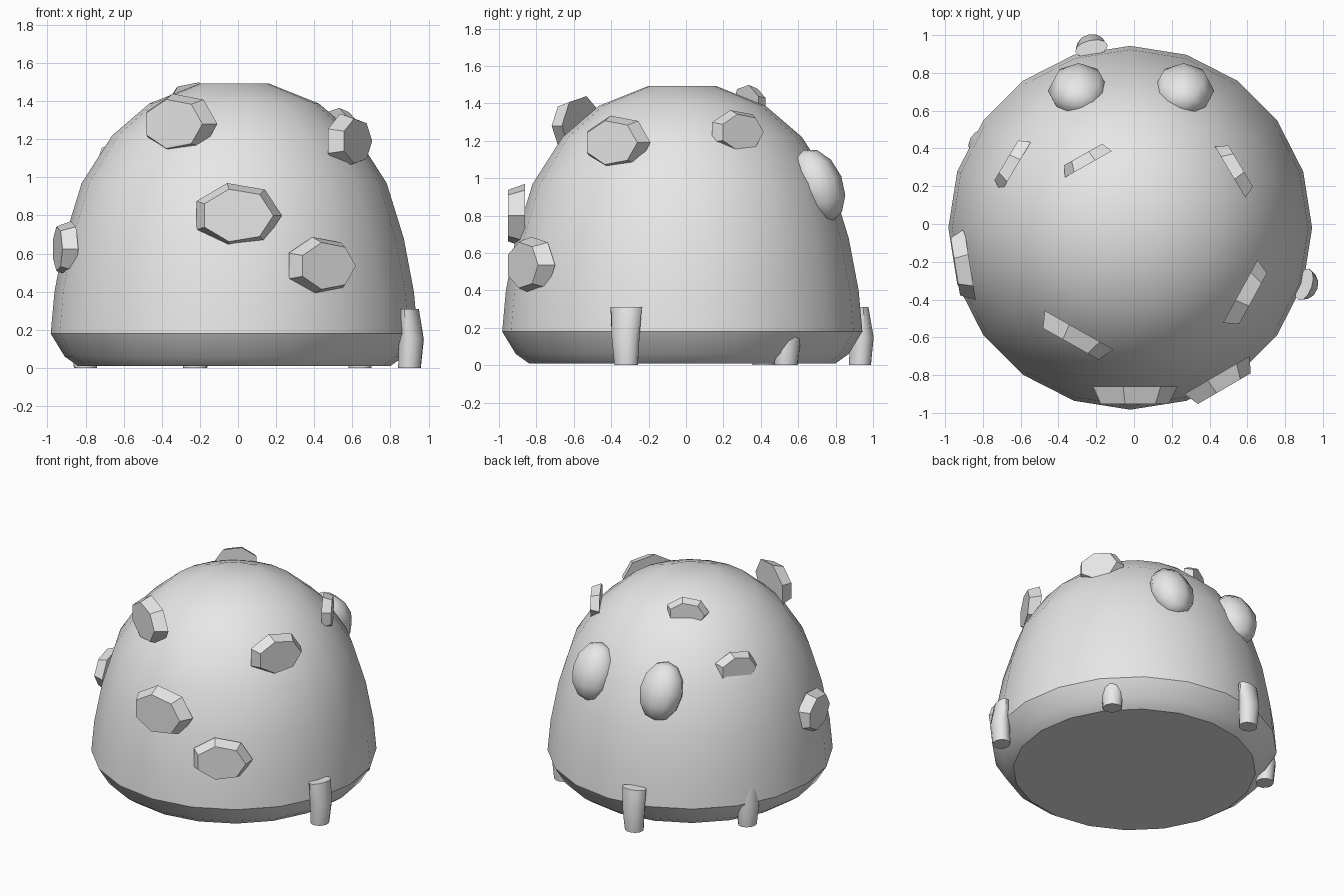
import bpy, bmesh, math
from mathutils import Vector, Matrix

cube = bpy.data.objects.get("Cube")
if cube:
    bpy.data.objects.remove(cube, do_unlink=True)

grey = bpy.data.materials.new("light_grey")
grey.use_nodes = True
colour = (0.8, 0.8, 0.8, 1.0)
grey.diffuse_color = colour
grey.node_tree.nodes["Principled BSDF"].inputs["Base Color"].default_value = colour


def finish(name, bm, smooth_angle=None):
    """Turn a bmesh into a named object with the shared material."""
    bmesh.ops.recalc_face_normals(bm, faces=bm.faces)
    mesh = bpy.data.meshes.new(name)
    bm.to_mesh(mesh)
    bm.free()
    mesh.materials.append(grey)
    ob = bpy.data.objects.new(name, mesh)
    bpy.context.collection.objects.link(ob)
    if smooth_angle:
        bpy.ops.object.select_all(action='DESELECT')
        ob.select_set(True)
        bpy.context.view_layer.objects.active = ob
        bpy.ops.object.shade_smooth_by_angle(angle=math.radians(smooth_angle))
    return ob


def loft(rings, sides, matrix):
    """Capped tube through rings given as (offset x, height z, radius x, radius y)."""
    bm = bmesh.new()
    loops = []
    for ox, z, rx, ry in rings:
        loops.append([bm.verts.new(matrix @ Vector((
            ox + rx * math.cos(2 * math.pi * i / sides),
            ry * math.sin(2 * math.pi * i / sides), z))) for i in range(sides)])
    for a, b in zip(loops, loops[1:]):
        for i in range(sides):
            j = (i + 1) % sides
            bm.faces.new((a[i], a[j], b[j], b[i]))
    bm.faces.new(loops[0][::-1])
    bm.faces.new(loops[-1])
    return bm


# Domed body, flat underneath
centre = Vector((-0.02, -0.02, 0))
profile = [(0.82, 0.01), (0.89, 0.06), (0.963, 0.18), (0.943, 0.40), (0.89, 0.68),
           (0.80, 0.97), (0.64, 1.22), (0.445, 1.387), (0.18, 1.493)]
finish("body", loft([(0, z, r, r) for r, z in profile], 20,
                    Matrix.Translation(centre)), 30)

# Seven-sided bosses: base centre, outward direction, base radius
bosses = [
    ("front_boss", (-0.005, -0.86, 0.80), (0, -1), 0.235),
    ("front_upper_boss", (-0.30, -0.556, 1.28), (-0.49, -0.87), 0.22),
    ("front_side_boss", (0.43, -0.805, 0.535), (0.50, -0.86), 0.21),
    ("left_upper_boss", (0.558, -0.365, 1.19), (0.88, -0.48), 0.20),
    ("left_rear_boss", (0.513, 0.268, 1.245), (0.86, 0.51), 0.165),
    ("right_boss", (-0.87, -0.205, 0.625), (-0.987, -0.16), 0.20),
    ("right_rear_boss", (-0.62, 0.31, 1.08), (-0.86, 0.51), 0.16),
    ("rear_upper_boss", (-0.235, 0.32, 1.39), (-0.49, 0.87), 0.15),
]
for name, base, direction, r in bosses:
    n = Vector((*direction, 0)).normalized()
    up = Vector((0, 0, 1))
    across = up.cross(n)
    frame = Matrix((across, up, n)).transposed().to_4x4()
    finish(name, loft([(0, 0, r, 0.74 * r), (0, 0.39 * r, 0.81 * r, 0.60 * r)], 7,
                      Matrix.Translation(base) @ frame))

# Eyes: tilted ovals lying along the dome
for name, x in (("left_eye", 0.262), ("right_eye", -0.293)):
    bm = bmesh.new()
    bmesh.ops.create_uvsphere(bm, u_segments=8, v_segments=6, radius=1)
    bmesh.ops.transform(bm, verts=bm.verts, matrix=(
        Matrix.Translation((x, 0.705, 0.96)) @ Matrix.Rotation(math.radians(22), 4, 'X')
        @ Matrix.Diagonal((0.163, 0.135, 0.205, 1))))
    finish(name, bm, 80)

# Stubby feet, each turned to face outward
foot = [(0, 0, 0.06, 0.065), (0.01, 0.15, 0.065, 0.078), (0, 0.31, 0.043, 0.088)]
for name, x, y in (("left_front_foot", 0.90, -0.32), ("rear_foot", -0.225, 0.93),
                   ("left_rear_foot", 0.64, 0.535), ("right_rear_foot", -0.80, 0.42)):
    turn = math.atan2(y - centre.y, x - centre.x)
    finish(name, loft(foot, 12, Matrix.Translation((x, y, 0))
                      @ Matrix.Rotation(turn, 4, 'Z')), 40)
